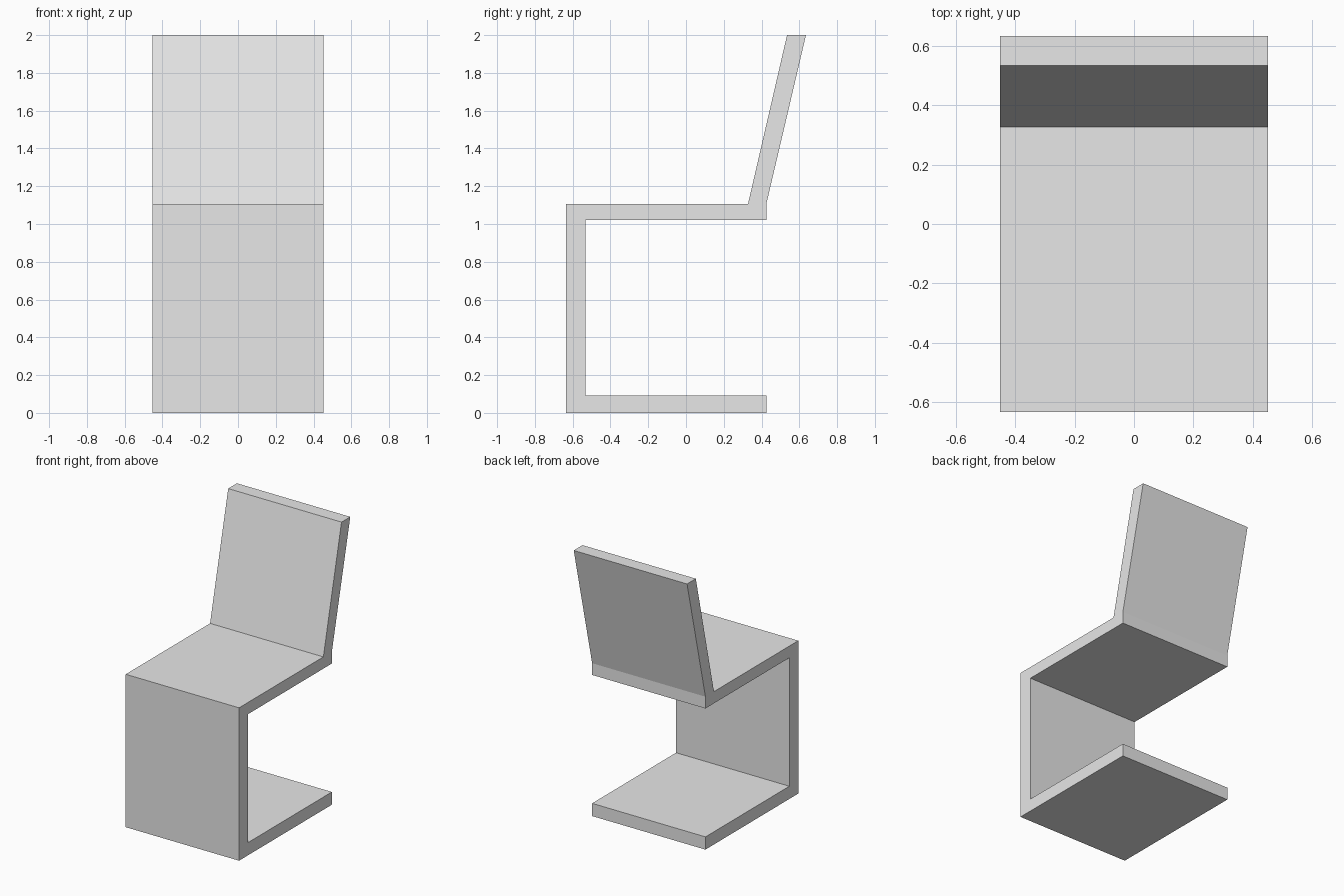
import bpy
import bmesh

cube = bpy.data.objects.get("Cube")
if cube:
    bpy.data.objects.remove(cube, do_unlink=True)

HALF_WIDTH = 0.453

# Plain grey finish
grey = bpy.data.materials.new("light grey")
grey.use_nodes = True
colour = (0.8, 0.8, 0.8, 1.0)
grey.diffuse_color = colour
grey.node_tree.nodes["Principled BSDF"].inputs["Base Color"].default_value = colour

# Side outline (y, z): base, front panel, seat and leaning backrest in one ribbon
profile = [
    (-0.635, 0.0), (0.425, 0.0), (0.425, 0.092), (-0.533, 0.092),
    (-0.533, 1.02), (0.425, 1.02), (0.425, 1.105), (0.635, 2.0),
    (0.535, 2.0), (0.328, 1.105), (-0.635, 1.105),
]

# Extrude the outline across the width of the chair
bm = bmesh.new()
side = bm.faces.new([bm.verts.new((-HALF_WIDTH, y, z)) for y, z in profile])
result = bmesh.ops.extrude_face_region(bm, geom=[side])
moved = [v for v in result["geom"] if isinstance(v, bmesh.types.BMVert)]
bmesh.ops.translate(bm, verts=moved, vec=(2 * HALF_WIDTH, 0, 0))
bmesh.ops.recalc_face_normals(bm, faces=bm.faces[:])

mesh = bpy.data.meshes.new("chair_frame")
bm.to_mesh(mesh)
bm.free()
mesh.materials.append(grey)
chair = bpy.data.objects.new("chair_frame", mesh)
bpy.context.scene.collection.objects.link(chair)
